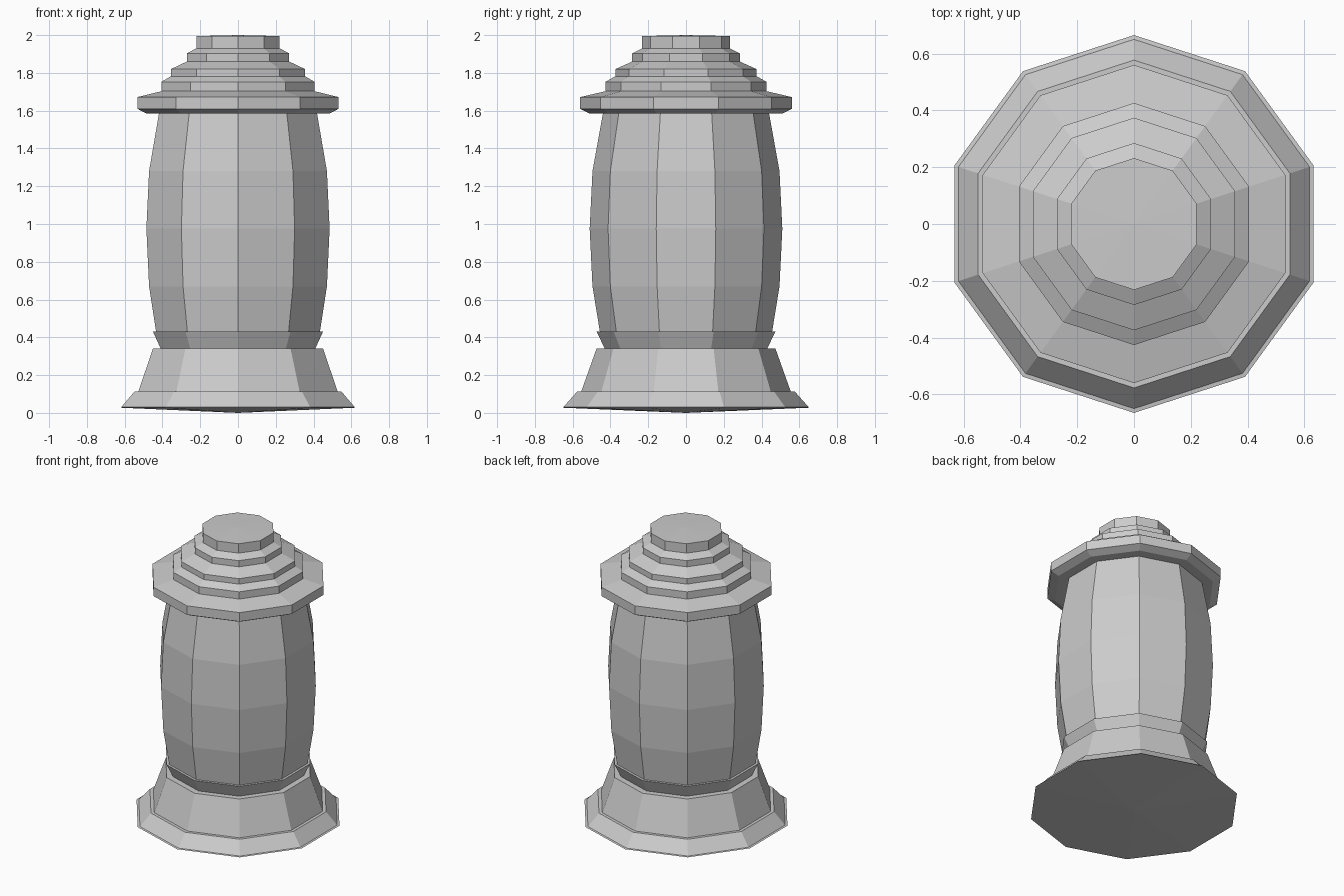
import bpy, bmesh
from math import cos, sin, pi

if "Cube" in bpy.data.objects:
    bpy.data.objects.remove(bpy.data.objects["Cube"])

SIDES = 10


def lathe(name, profile):
    """Revolve (radius, z) points into a ten-sided flat-shaded solid; r = 0 is a pole."""
    bm = bmesh.new()
    rings = []
    for r, z in profile:
        if r == 0:
            rings.append([bm.verts.new((0, 0, z))] * SIDES)
        else:
            angles = [pi / 2 + 2 * pi * i / SIDES for i in range(SIDES)]
            rings.append([bm.verts.new((r * cos(a), r * sin(a), z)) for a in angles])
    for low, high in zip(rings, rings[1:]):
        for i in range(SIDES):
            j = (i + 1) % SIDES
            corners = [low[i], low[j], high[j], high[i]]
            bm.faces.new(list(dict.fromkeys(corners)))
    bmesh.ops.recalc_face_normals(bm, faces=bm.faces)
    mesh = bpy.data.meshes.new(name)
    bm.to_mesh(mesh)
    bm.free()
    obj = bpy.data.objects.new(name, mesh)
    bpy.context.collection.objects.link(obj)
    return obj


# One continuous outline split into parts that share their boundary rings
base_top = (0.44, 0.34)
body_bottom = (0.456, 0.43)
body_top = (0.44, 1.585)

# Flared foot with slightly conical underside
lathe("base", [(0, 0), (0.665, 0.028), (0.65, 0.03), (0.577, 0.112),
               (0.555, 0.112), (0.473, 0.342), (0.431, 0.342)])

# Inverted collar between foot and body
lathe("collar", [(0.431, 0.342), (0.473, 0.43), body_bottom])

# Bulging barrel body
lathe("body", [body_bottom, (0.495, 0.67), (0.51, 0.975), (0.495, 1.28), body_top])

# Stepped cap: wide rim, then sloped treads and upright risers
cap = [body_top, (0.51, 1.585), (0.56, 1.61), (0.56, 1.672)]
for r, z_low, z_high in [(0.426, 1.703, 1.753), (0.374, 1.782, 1.82),
                         (0.285, 1.86, 1.903), (0.232, 1.93, 1.995)]:
    cap += [(r, z_low), (r, z_high)]
lathe("stepped_cap", cap + [(0, 2.0)])
